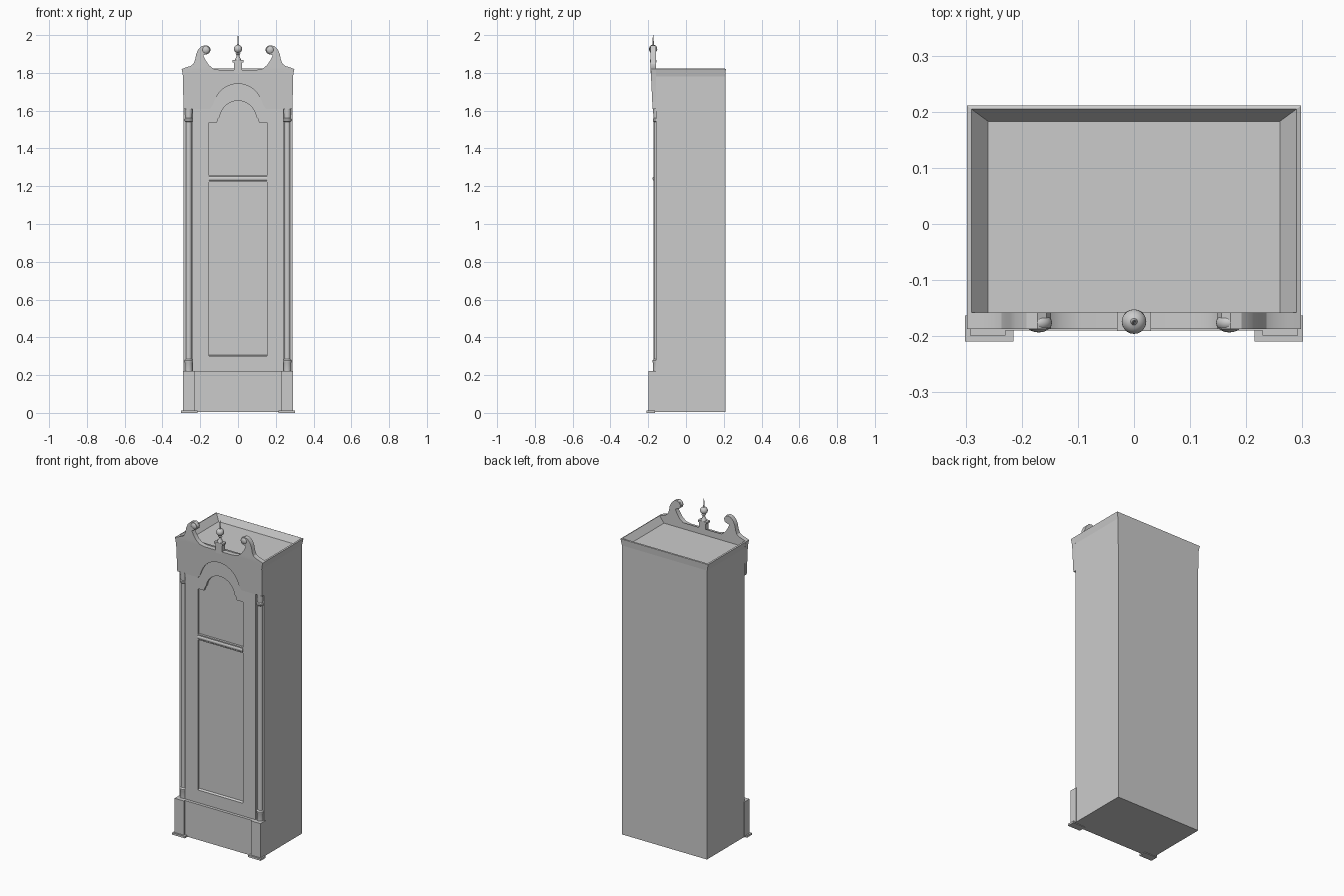
import bpy, bmesh, math
from mathutils import Matrix

if "Cube" in bpy.data.objects:
    bpy.data.objects.remove(bpy.data.objects["Cube"])


def add_mesh(name, bm, smooth=False):
    bmesh.ops.recalc_face_normals(bm, faces=bm.faces)
    me = bpy.data.meshes.new(name)
    bm.to_mesh(me)
    bm.free()
    ob = bpy.data.objects.new(name, me)
    bpy.context.collection.objects.link(ob)
    if smooth:
        select(ob)
        bpy.ops.object.shade_smooth_by_angle(angle=math.radians(35))
    return ob


def select(ob):
    bpy.ops.object.select_all(action='DESELECT')
    ob.select_set(True)
    bpy.context.view_layer.objects.active = ob


def box(name, x0, x1, y0, y1, z0, z1):
    bm = bmesh.new()
    bmesh.ops.create_cube(bm, size=1)
    for v in bm.verts:
        v.co = ((x0 + x1) / 2 + v.co.x * (x1 - x0),
                (y0 + y1) / 2 + v.co.y * (y1 - y0),
                (z0 + z1) / 2 + v.co.z * (z1 - z0))
    return add_mesh(name, bm)


def lathe(name, profile, x, y, n=20):
    bm = bmesh.new()
    rings = [[bm.verts.new((x + r * math.cos(2 * math.pi * i / n),
                            y + r * math.sin(2 * math.pi * i / n), z))
              for i in range(n)] for r, z in profile]
    for a, b in zip(rings, rings[1:]):
        for i in range(n):
            j = (i + 1) % n
            bm.faces.new((a[i], a[j], b[j], b[i]))
    bm.faces.new(rings[0])
    bm.faces.new(rings[-1])
    return add_mesh(name, bm, True)


def plate(name, loops, y0, y1):
    """Flat x-z outline (first loop) with holes (other loops), thick in y."""
    cu = bpy.data.curves.new(name, 'CURVE')
    cu.dimensions = '2D'
    cu.fill_mode = 'BOTH'
    cu.extrude = (y1 - y0) / 2
    for pts in loops:
        sp = cu.splines.new('POLY')
        sp.points.add(len(pts) - 1)
        for p, (x, z) in zip(sp.points, pts):
            p.co = (x, z, 0, 1)
        sp.use_cyclic_u = True
    ob = bpy.data.objects.new(name, cu)
    bpy.context.collection.objects.link(ob)
    select(ob)
    bpy.ops.object.convert(target='MESH')
    ob = bpy.context.view_layer.objects.active
    ob.data.transform(Matrix.Translation((0, (y0 + y1) / 2, 0)) @ Matrix.Rotation(math.pi / 2, 4, 'X'))
    bm = bmesh.new()
    bm.from_mesh(ob.data)
    bmesh.ops.remove_doubles(bm, verts=bm.verts, dist=1e-5)
    bmesh.ops.recalc_face_normals(bm, faces=bm.faces)
    bm.to_mesh(ob.data)
    bm.free()
    bpy.ops.object.shade_smooth_by_angle(angle=math.radians(30))
    return ob


def mirrored(half):
    """Close a right-half outline by reflecting it across x = 0."""
    return half + [(-x, z) for x, z in reversed(half) if x > 1e-6]


def arc(cz, r, a0, a1, n=14):
    return [(r * math.cos(math.radians(a0 + (a1 - a0) * i / n)),
             cz + r * math.sin(math.radians(a0 + (a1 - a0) * i / n))) for i in range(n + 1)]


# Case: lofted shell flaring at the hood, with a sunken top
levels = [(0.288, -0.158, 0.208, 0.004), (0.288, -0.158, 0.208, 1.61), (0.29, -0.158, 0.208, 1.78),
          (0.298, -0.158, 0.211, 1.82), (0.29, -0.158, 0.205, 1.823), (0.26, -0.158, 0.183, 1.785)]
bm = bmesh.new()
rings = [[bm.verts.new(c) for c in ((-x, a, z), (x, a, z), (x, b, z), (-x, b, z))] for x, a, b, z in levels]
for p, q in zip(rings, rings[1:]):
    for i in range(4):
        j = (i + 1) % 4
        bm.faces.new((p[i], p[j], q[j], q[i]))
bm.faces.new(rings[0])
bm.faces.new(rings[-1])
add_mesh("case", bm)

# Door frame with arched window and long lower panel
window = mirrored([(0.153, 1.257), (0.153, 1.537), (0.112, 1.537), (0.104, 1.56)] + arc(1.555, 0.097, 8, 90))
panel = [(-0.153, 0.30), (0.153, 0.30), (0.153, 1.223), (-0.153, 1.223)]
frame = [(-0.24, 0.21), (0.24, 0.21), (0.24, 1.76), (-0.24, 1.76)]
plate("door_frame", [frame, window, panel], -0.172, -0.156)

# Rounded crossbar
bm = bmesh.new()
bmesh.ops.create_cone(bm, cap_ends=True, segments=16, radius1=0.014, radius2=0.014, depth=0.306,
                      matrix=Matrix.Translation((0, -0.163, 1.24)) @ Matrix.Rotation(math.pi / 2, 4, 'Y'))
add_mesh("crossbar", bm, True)

# Sloped sill of the lower panel
bm = bmesh.new()
sill = [[bm.verts.new((x, y, z)) for y, z in ((-0.172, 0.285), (-0.157, 0.285), (-0.157, 0.306), (-0.172, 0.297))]
        for x in (-0.153, 0.153)]
for i in range(4):
    j = (i + 1) % 4
    bm.faces.new((sill[0][i], sill[0][j], sill[1][j], sill[1][i]))
for s in sill:
    bm.faces.new(s)
add_mesh("panel_sill", bm)

# Hood front: swan-neck top and arched underside, leaning outwards
top = [(0, 1.815), (0.095, 1.815), (0.13, 1.822), (0.155, 1.842), (0.172, 1.868), (0.184, 1.893),
       (0.17, 1.897), (0.153, 1.905), (0.148, 1.922), (0.156, 1.938), (0.172, 1.946), (0.192, 1.942),
       (0.21, 1.925), (0.221, 1.9), (0.227, 1.87), (0.236, 1.848), (0.252, 1.836), (0.275, 1.829), (0.298, 1.82)]
under = [(0.291, 1.78), (0.289, 1.61), (0.147, 1.61), (0.134, 1.628), (0.125, 1.652)] + arc(1.612, 0.13, 25, 90)
hood = plate("hood_front", [mirrored(top + under)], -0.186, -0.158)
for v in hood.data.vertices:
    if v.co.y < -0.17:
        v.co.y = -0.177 - 0.01 * min(1, max(0, (v.co.z - 1.61) / 0.21))

# Corner columns, base piers, feet and scroll rosettes on both sides
for s, side in ((-1, "left"), (1, "right")):
    lathe(side + "_column", [(0.021, 0.215), (0.021, 0.265), (0.023, 0.27), (0.023, 0.278), (0.016, 0.285),
                             (0.016, 1.54), (0.022, 1.546), (0.022, 1.555), (0.018, 1.56), (0.021, 1.615)],
          s * 0.261, -0.154)
    xs = sorted((s * 0.229, s * 0.292))
    box(side + "_base_pier", *xs, -0.199, -0.15, 0.004, 0.222)
    xs = sorted((s * 0.215, s * 0.301))
    box(side + "_foot", *xs, -0.209, -0.163, 0, 0.012)
    bm = bmesh.new()
    bmesh.ops.create_uvsphere(bm, u_segments=20, v_segments=12, radius=0.024,
                              matrix=Matrix.Translation((s * 0.17, -0.176, 1.922)) @ Matrix.Diagonal((1, 0.72, 1, 1)))
    add_mesh(side + "_rosette", bm, True)

# Recessed base panel
box("base_panel", -0.23, 0.23, -0.19, -0.15, 0.004, 0.222)

# Finial on a square plinth
box("finial_plinth", -0.022, 0.022, -0.188, -0.16, 1.80, 1.858)
box("finial_cap", -0.03, 0.03, -0.191, -0.157, 1.856, 1.867)
ball = [(0.022 * math.sin(math.radians(a)), 1.927 - 0.022 * math.cos(math.radians(a))) for a in range(20, 165, 16)]
lathe("finial", [(0.017, 1.866), (0.013, 1.878), (0.007, 1.888), (0.007, 1.897), (0.013, 1.901), (0.006, 1.906)]
      + ball + [(0.004, 1.953), (0.003, 1.975), (0.0008, 2.0)], 0, -0.174)
